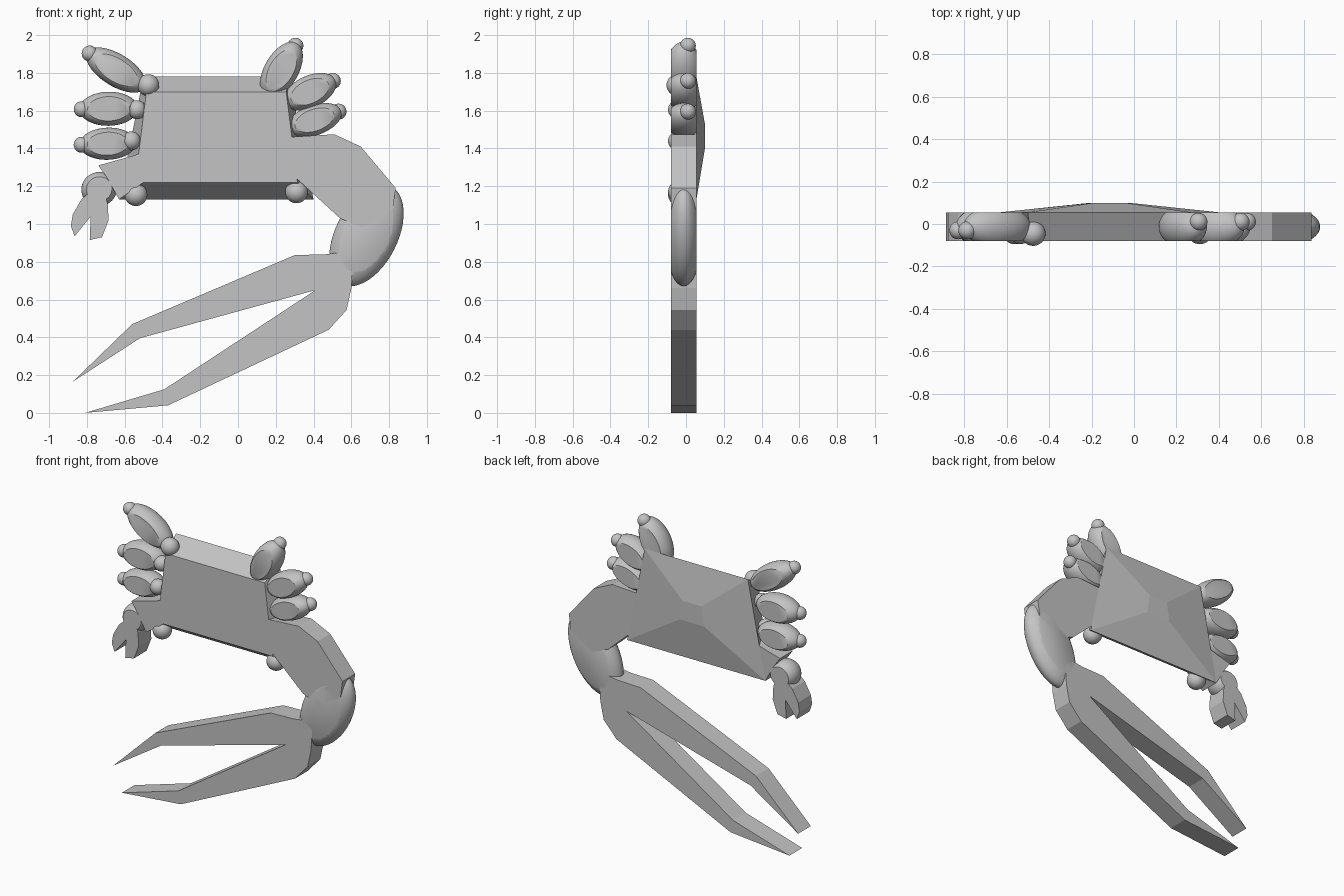
import bpy
import bmesh
from math import atan2
from mathutils import Matrix, Vector

FRONT, BACK = -0.08, 0.055
MID = (FRONT + BACK) / 2

cube = bpy.data.objects.get("Cube")
if cube:
    bpy.data.objects.remove(cube, do_unlink=True)

grey = bpy.data.materials.new("plain grey")
grey.use_nodes = True
grey.diffuse_color = (0.55, 0.55, 0.55, 1)
grey.node_tree.nodes["Principled BSDF"].inputs["Base Color"].default_value = grey.diffuse_color


def finish(name, bm, smooth=False):
    bmesh.ops.recalc_face_normals(bm, faces=bm.faces)
    mesh = bpy.data.meshes.new(name)
    bm.to_mesh(mesh)
    bm.free()
    mesh.materials.append(grey)
    obj = bpy.data.objects.new(name, mesh)
    bpy.context.collection.objects.link(obj)
    if smooth:
        bpy.ops.object.select_all(action="DESELECT")
        obj.select_set(True)
        bpy.context.view_layer.objects.active = obj
        bpy.ops.object.shade_smooth_by_angle(angle=0.6)
    return obj


def slab(name, outline):
    """Flat outline in x and z, extruded through the full thickness."""
    bm = bmesh.new()
    face = bm.faces.new([bm.verts.new((x, FRONT, z)) for x, z in outline])
    extruded = bmesh.ops.extrude_face_region(bm, geom=[face])["geom"]
    verts = [v for v in extruded if isinstance(v, bmesh.types.BMVert)]
    bmesh.ops.translate(bm, verts=verts, vec=(0, BACK - FRONT, 0))
    finish(name, bm)


def ball(name, x, y, z, radius):
    bm = bmesh.new()
    bmesh.ops.create_uvsphere(bm, u_segments=32, v_segments=16, radius=radius)
    bmesh.ops.translate(bm, verts=bm.verts, vec=(x, y, z))
    finish(name, bm, True)


def pod(name, x, z, dx, dz, length, width):
    """Ellipsoid along (dx, dz), sliced flat at the front and back."""
    bm = bmesh.new()
    bmesh.ops.create_uvsphere(bm, u_segments=48, v_segments=24, radius=1)
    place = (Matrix.Translation((x, MID, z))
             @ Matrix.Rotation(-atan2(dz, dx), 4, "Y")
             @ Matrix.Diagonal((length, 0.097, width, 1)))
    bmesh.ops.transform(bm, matrix=place, verts=bm.verts)
    for y, side in ((FRONT, -1), (BACK, 1)):
        cut = bmesh.ops.bisect_plane(
            bm, geom=bm.verts[:] + bm.edges[:] + bm.faces[:],
            plane_co=(0, y, 0), plane_no=(0, side, 0), clear_outer=True)
        edges = [e for e in cut["geom_cut"] if isinstance(e, bmesh.types.BMEdge)]
        bmesh.ops.contextual_create(bm, geom=edges)
    finish(name, bm, True)


# Body: bevelled front widening to the back, then a low peaked shell
bm = bmesh.new()
rings = []
for y, top, top_half, bottom, bottom_half in (
        (FRONT, 1.70, 0.37, 1.22, 0.43),
        (BACK, 1.78, 0.385, 1.13, 0.515),
        (0.10, 1.53, 0.07, 1.40, 0.09)):
    corners = ((-top_half, top), (top_half, top), (bottom_half, bottom), (-bottom_half, bottom))
    rings.append([bm.verts.new((x - 0.115, y, z)) for x, z in corners])
for a, b in zip(rings, rings[1:]):
    for i in range(4):
        j = (i + 1) % 4
        bm.faces.new((a[i], a[j], b[j], b[i]))
bm.faces.new(rings[0])
bm.faces.new(rings[-1])
finish("body_shell", bm)

# Large arm and long open claw
slab("large_upper_arm", [
    (0.15, 1.45), (0.27, 1.46), (0.51, 1.475), (0.65, 1.41), (0.835, 1.19),
    (0.82, 1.08), (0.66, 0.98), (0.54, 1.03), (0.30, 1.25), (0.15, 1.30)])
pod("large_forearm", 0.68, 0.94, 0.45, 0.89, 0.29, 0.165)
slab("large_claw", [
    (0.54, 0.85), (0.47, 0.84), (0.30, 0.835), (-0.56, 0.47), (-0.875, 0.165),
    (-0.52, 0.395), (0.41, 0.65), (-0.39, 0.125), (-0.81, 0.0), (-0.37, 0.04),
    (0.48, 0.44), (0.575, 0.545), (0.60, 0.66), (0.61, 0.80)])

# Small arm and notched claw
slab("small_upper_arm", [
    (-0.50, 1.38), (-0.56, 1.36), (-0.74, 1.31), (-0.69, 1.24), (-0.63, 1.13), (-0.50, 1.22)])
pod("small_forearm", -0.735, 1.185, 1, 0.3, 0.095, 0.09)
slab("small_claw", [
    (-0.76, 1.19), (-0.83, 1.13), (-0.875, 1.05), (-0.885, 0.99), (-0.865, 0.935),
    (-0.78, 1.04), (-0.785, 0.915), (-0.72, 0.93), (-0.685, 1.02), (-0.69, 1.11), (-0.71, 1.17)])

# Legs: centre, direction, half length, half width
legs = {
    "right_top": (-0.645, 1.815, 0.85, -0.53, 0.18, 0.085),
    "right_middle": (-0.685, 1.61, 1, 0.02, 0.155, 0.09),
    "right_lower": (-0.69, 1.425, 1, 0.04, 0.15, 0.085),
    "left_top": (0.23, 1.815, 0.5, 0.87, 0.165, 0.09),
    "left_middle": (0.38, 1.70, 0.9, 0.42, 0.15, 0.085),
    "left_lower": (0.405, 1.55, 0.93, 0.33, 0.15, 0.08),
}
for name, (x, z, dx, dz, length, width) in legs.items():
    pod(name + "_leg", x, z, dx, dz, length, width)
    tip = Vector((x, z)) + Vector((dx, dz)).normalized() * length * (0.9 if x > 0 else -0.92)
    ball(name + "_leg_tip", tip.x, 0.01 if x > 0 else -0.03, tip.y, 0.042)

# Joints at the bases of the right legs
for name, x, z, radius in (("top", -0.475, 1.735, 0.058),
                           ("middle", -0.535, 1.605, 0.05),
                           ("lower", -0.565, 1.44, 0.05)):
    ball("right_" + name + "_leg_joint", x, -0.045, z, radius)

# Eyes on the lower edge
ball("right_eye", -0.54, -0.035, 1.155, 0.06)
ball("left_eye", 0.31, -0.035, 1.17, 0.06)
